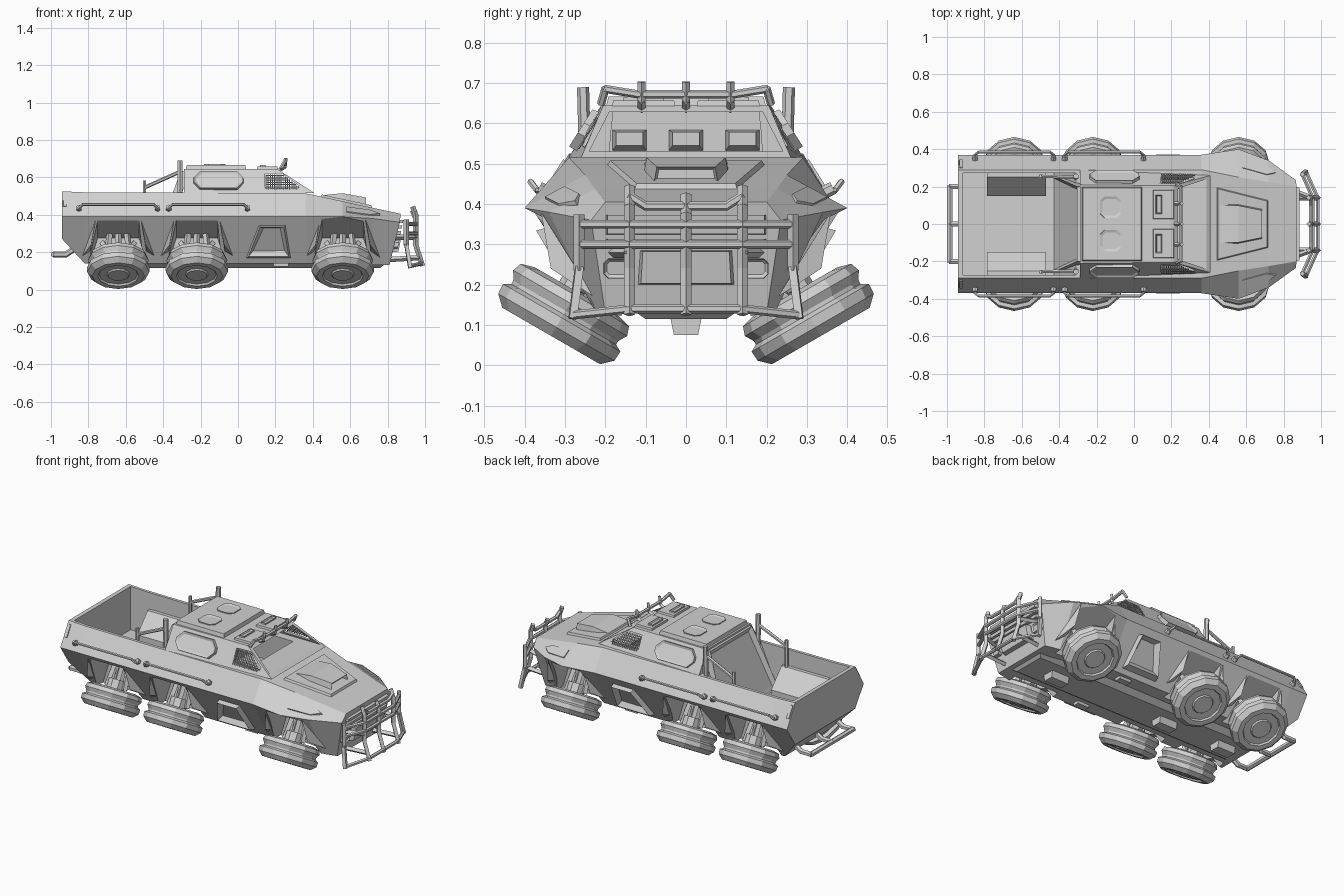
import bpy, bmesh, math
from mathutils import Vector

if "Cube" in bpy.data.objects:
    bpy.data.objects.remove(bpy.data.objects["Cube"], do_unlink=True)
grey = bpy.data.materials.new("light_grey")
grey.use_nodes = True
grey.diffuse_color = (0.64, 0.64, 0.64, 1)
grey.node_tree.nodes["Principled BSDF"].inputs["Base Color"].default_value = grey.diffuse_color

# ---- helpers ----
def finish(name, bm, mirror=False):
    bmesh.ops.recalc_face_normals(bm, faces=bm.faces[:])
    me = bpy.data.meshes.new(name)
    bm.to_mesh(me)
    bm.free()
    me.materials.append(grey)
    ob = bpy.data.objects.new(name, me)
    bpy.context.collection.objects.link(ob)
    if mirror:
        ob.modifiers.new("Mirror", 'MIRROR').use_axis = (False, True, False)
    return ob

def loft(name, rings, mirror=False, inset=None):
    """Skin closed rings; inset = (thickness, depth) recesses the last cap."""
    bm = bmesh.new()
    vs = [[bm.verts.new(p) for p in r] for r in rings]
    for a, b in zip(vs, vs[1:]):
        for i in range(len(a)):
            bm.faces.new((a[i - 1], a[i], b[i], b[i - 1]))
    bm.faces.new(vs[0])
    cap = bm.faces.new(vs[-1])
    if inset:
        bmesh.ops.recalc_face_normals(bm, faces=bm.faces[:])
        bmesh.ops.inset_region(bm, faces=[cap], thickness=inset[0], depth=inset[1])
    return finish(name, bm, mirror)

def plate(name, pts, place, t, shrink=1.0, mirror=False, inset=None):
    """Raised panel laid on a surface given by place(u, v, offset)."""
    cu = sum(p[0] for p in pts) / len(pts)
    cv = sum(p[1] for p in pts) / len(pts)
    top = [place(cu + (u - cu) * shrink, cv + (v - cv) * shrink, t) for u, v in pts]
    return loft(name, [[place(u, v, -0.01) for u, v in pts], top], mirror, inset)

def prism(name, pts, y0, y1, mirror=False):
    return loft(name, [[(x, y, z) for x, z in pts] for y in (y0, y1)], mirror)

def rect(a, b, c, d):
    return [(a, c), (b, c), (b, d), (a, d)]

def octagon(a, b, c, d, k):
    return [(a + k, c), (b - k, c), (b, c + k), (b, d - k), (b - k, d), (a + k, d), (a, d - k), (a, c + k)]

def frustum(name, base, z0, top, z1):
    """base/top = (rear x, front x, rear half width, front half width)."""
    return loft(name, [[(a, -c, z), (b, -d, z), (b, d, z), (a, c, z)]
                       for (a, b, c, d), z in ((base, z0), (top, z1))])

def bars(name, paths, r, mirror=False, sides=6):
    bm = bmesh.new()
    for path in paths:
        for a, b in zip(map(Vector, path), map(Vector, path[1:])):
            m = (b - a).to_track_quat('Z', 'Y').to_matrix().to_4x4()
            m.translation = (a + b) / 2
            bmesh.ops.create_cone(bm, cap_ends=True, segments=sides, radius1=r, radius2=r,
                                  depth=(b - a).length + r * 0.6, matrix=m)
    return finish(name, bm, mirror)

def cut(cutter, *targets):
    for ob in targets:
        m = ob.modifiers.new("Cut", 'BOOLEAN')
        m.operation, m.solver, m.object = 'DIFFERENCE', 'EXACT', cutter
        bpy.context.view_layer.objects.active = ob
        bpy.ops.object.modifier_apply(modifier=m.name)
    bpy.data.objects.remove(cutter, do_unlink=True)

# ---- surfaces that panels sit on ----
def upper_side(x, z, d): return (x, 0.37 - 0.63 * (z - 0.39) + d, z + d * 0.5)
def lower_side(x, z, d): return (x, 0.22 + 0.6 * (z - 0.14) + d, z)
def hood(x, y, d): return (x, y, 0.515 - 0.2157 * (x - 0.36) + d)
def roof(x, y, d): return (x, y, 0.645 + d)
def nose(y, z, d): return (0.82 + 0.2 * (z - 0.14) + d, y, z)
def fender(s, f, d):
    low = Vector((0.56 + 0.16 * s, 0.40 - 0.06 * s, 0.39 - 0.01 * s))
    high = Vector((0.56 + 0.16 * s, 0.25 - 0.025 * s, 0.472 - 0.035 * s))
    return low.lerp(high, f) + Vector((0, d * 0.5, d))

# ---- hull: bottom edge, belt and top edge at each station ----
stations = [
    ((-0.94, 0.29, 0.27), (-0.94, 0.37, 0.39), (-0.94, 0.29, 0.525)),
    ((-0.82, 0.22, 0.14), (-0.82, 0.37, 0.39), (-0.82, 0.29, 0.52)),
    ((0.36, 0.22, 0.14), (0.36, 0.37, 0.39), (0.36, 0.29, 0.515)),
    ((0.56, 0.22, 0.14), (0.56, 0.40, 0.39), (0.56, 0.25, 0.472)),
    ((0.72, 0.22, 0.13), (0.72, 0.34, 0.38), (0.72, 0.225, 0.437)),
    ((0.81, 0.20, 0.13), (0.865, 0.235, 0.36), (0.87, 0.2, 0.405))]
hull = loft("hull", [list(s) + [(x, -y, z) for x, y, z in reversed(s)] for s in stations])
cab = frustum("cab", (-0.29, 0.41, 0.291, 0.26), 0.515, (-0.29, 0.21, 0.21, 0.205), 0.645)

# wheel arches with ceilings that slope down inward, and flared corners beside them
axles = (-0.64, -0.22, 0.56)
for x in axles:
    arch = [[(x - 0.17, y, 0.08), (x - 0.11, y, z), (x + 0.11, y, z), (x + 0.17, y, 0.08)]
            for y, z in ((0.17, 0.275), (0.6, 0.49))]
    cut(loft("arch_cutter", arch, True), hull)
    for s in (-1, 1):
        tip = Vector(lower_side(x + s * 0.12, 0.38, -0.005))
        foot = [Vector(lower_side(x + s * 0.15, 0.2, -0.01)), Vector((x + s * 0.145, 0.335, 0.24)),
                Vector(lower_side(x + s * 0.2, 0.17, -0.01))]
        loft("arch_flare", [foot, [tip.lerp(p, 0.02) for p in foot]], True)

# load bed with sloping wheel wells
bed = prism("bed_cutter", [(-0.915, 0.26), (-0.427, 0.26), (-0.292, 0.56), (-0.292, 0.8), (-0.915, 0.8)],
            -0.272, 0.272)
well = [(0.15, 0.2), (0.15, 0.31), (0.25, 0.42), (0.4, 0.42), (0.4, 0.2)]
cut(loft("well_cutter", [[(x, y, z) for y, z in well] for x in (-0.785, -0.47)], True), bed)
cut(bed, hull)

# cabin, windscreen opening and side windows
cut(frustum("cabin_cutter", (-0.08, 0.36, 0.21, 0.2), 0.36, (-0.08, 0.17, 0.18, 0.18), 0.63), cab, hull)
cut(frustum("screen_cutter", (0.05, 0.6, 0.24, 0.24), 0.53, (0.05, 0.5, 0.19, 0.19), 0.628), cab)
cut(prism("window_cutter", [(0.145, 0.62), (0.24, 0.62), (0.325, 0.555), (0.32, 0.54), (0.145, 0.545)],
          0.14, 0.5, mirror=True), cab)

# fine window mesh
wires = []
for i in range(15):
    x = 0.15 + i * 0.0115
    wires.append([upper_side(x, 0.542, -0.008), upper_side(x, min(0.618, 0.618 - (x - 0.24) * 0.76), -0.008)])
for i in range(6):
    z = 0.553 + i * 0.012
    wires.append([upper_side(0.147, z, -0.008), upper_side(0.325 - i * 0.0155, z, -0.008)])
bars("window_mesh", wires, 0.0025, True, 4)

# cabin fittings
for y in (-0.14, 0, 0.14):
    loft("headrest", [[(-0.09, y + a, z) for a, z in rect(-0.045, 0.045, 0.53, 0.585)],
                      [(-0.04, y + a, z) for a, z in rect(-0.033, 0.033, 0.545, 0.578)]])
bpy.ops.mesh.primitive_torus_add(location=(0.305, 0.12, 0.47), rotation=(0, -1.1, 0), major_segments=12,
                                 minor_segments=5, major_radius=0.06, minor_radius=0.007)
bpy.context.object.name = "steering_wheel"
bpy.context.object.data.materials.append(grey)
bars("steering_column", [[(0.305, 0.12, 0.47), (0.36, 0.12, 0.44)]], 0.007)

# sloping cab back with recessed panel
loft("cab_back", [[(-0.44 + d, -0.265, 0.25), (-0.44 + d, 0.265, 0.25), (-0.295 + d, 0.2, 0.635),
                   (-0.295 + d, -0.2, 0.635)] for d in (0.04, -0.01)], inset=(0.03, -0.02))

# roof panels and hatches
plate("roof_panel", rect(-0.28, 0.045, -0.2, 0.2), roof, 0.022, 0.96)
plate("roof_hatch", octagon(-0.185, -0.065, 0.03, 0.15, 0.025), roof, 0.027, 0.95, True, (0.02, -0.007))
plate("roof_vent", rect(0.1, 0.215, 0.025, 0.185), roof, 0.012, 0.94, True)
plate("roof_vent_slot", rect(0.115, 0.15, 0.05, 0.16), roof, 0.02, 0.9, True, (0.007, -0.008))

# side panels, rails and steps
plate("side_hatch", octagon(-0.24, 0.03, 0.535, 0.63, 0.035), upper_side, 0.012, 0.97, True, (0.014, -0.008))
plate("tail_lamp", rect(-0.935, -0.915, 0.44, 0.51), upper_side, 0.008, 0.9, True)
rails = [[upper_side(a, 0.43, -0.01), (a, 0.37, 0.435), (a + 0.02, 0.385, 0.455),
          (b - 0.02, 0.385, 0.455), (b, 0.37, 0.435), upper_side(b, 0.43, -0.01)]
         for a, b in ((-0.85, -0.43), (-0.37, 0.05))]
bars("side_rails", rails, 0.008, True)
bars("rail_feet", [[upper_side(x, 0.43, -0.01), upper_side(x, 0.43, 0.015)]
                   for x in (-0.85, -0.43, -0.37, 0.05)], 0.016, True)
plate("side_step", [(0.04, 0.165), (0.285, 0.165), (0.255, 0.345), (0.11, 0.345)], lower_side, 0.035, 0.88,
      True, (0.035, -0.035))

# hood panel, raised intake and fender lamps
plate("hood_panel", [(0.44, -0.2), (0.72, -0.13), (0.72, 0.13), (0.44, 0.2)], hood, 0.012, 0.94)
loft("hood_intake", [[(x, y, z) for y, z in ((-w, 0.42), (w, 0.42), (w * 0.85, top), (-w * 0.85, top))]
                     for x, w, top in ((0.46, 0.12, 0.505), (0.56, 0.115, 0.515), (0.685, 0.085, 0.492))],
     inset=(0.008, -0.03))
plate("fender_lamp", [(0.1, 0.3), (0.95, 0.25), (1.25, 0.5), (0.95, 0.7), (0.1, 0.65)], fender, 0.005, 0.95, True)

# nose details
for z in (0.305, 0.335, 0.365):
    plate("grille_slat", rect(-0.2, 0.2, z - 0.01, z + 0.008), nose, 0.018, 0.97)
plate("nose_plate", [(-0.12, 0.2), (0.12, 0.2), (0.115, 0.285), (-0.115, 0.285)], nose, 0.025, 0.93)
plate("headlamp", octagon(0.14, 0.205, 0.215, 0.265, 0.012), nose, 0.018, 0.95, True, (0.008, -0.008))

# front guard
bars("guard_uprights", [[(0.935, y, top), (0.95, y, top - 0.04), (0.95, y, 0.24), (0.985, y, 0.13)]
                        for y, top in ((-0.14, 0.44), (0, 0.42), (0.14, 0.44))], 0.014, sides=4)
bars("guard_outer_posts", [[(0.90, 0.265, 0.37), (0.90, 0.265, 0.24), (0.92, 0.28, 0.12)],
                           [(0.84, 0.18, 0.28), (0.95, 0.14, 0.28)],
                           [(0.80, 0.14, 0.16), (0.965, 0.14, 0.17)]], 0.014, True, 4)
cross = [[(0.90, -0.265, z), (0.955, -0.14, z), (0.955, 0.14, z), (0.90, 0.265, z)] for z in (0.30, 0.35)]
cross.append([(0.92, -0.28, 0.125), (0.982, -0.14, 0.14), (0.982, 0.14, 0.14), (0.92, 0.28, 0.125)])
cross.append([(0.945, -0.14, 0.42), (0.945, -0.1, 0.395), (0.945, 0.1, 0.395), (0.945, 0.14, 0.42)])
bars("guard_crossbars", cross, 0.011)

# rear bumper, roof rack and roll bars
bars("rear_bumper", [[(-0.985, -0.2, 0.188), (-0.985, 0.2, 0.188)]] +
     [[(-0.985, y, 0.188), (-0.92, y, 0.188), (-0.87, y, 0.22)] for y in (-0.2, 0, 0.2)], 0.016)
bars("roof_rack", [[(0.25, 0, 0.672), (0.25, 0.12, 0.672), (0.25, 0.2, 0.685), (0.23, 0.21, 0.65)]], 0.01, True)
bars("rack_posts", [[(0.215, y, 0.635), (0.25, y, 0.655), (0.255, y, 0.7)] for y in (-0.11, 0, 0.11)], 0.01, sides=4)
bars("roll_posts", [[(-0.31, 0.25, 0.50), (-0.31, 0.255, 0.685)]], 0.015, True)
bars("roll_braces", [[(-0.50, 0.255, 0.40), (-0.50, 0.255, 0.58)],
                     [(-0.50, 0.255, 0.545), (-0.31, 0.25, 0.63)]], 0.01, True)

# wheels on steeply tilted axles, with suspension
profile = [(0.05, -0.075), (0.12, -0.075), (0.155, -0.065), (0.163, -0.042), (0.15, -0.02), (0.15, -0.01),
           (0.168, 0.0), (0.166, 0.027), (0.14, 0.052), (0.11, 0.052), (0.104, 0.042), (0.062, 0.042),
           (0.056, 0.05), (0.01, 0.05)]
axis, across = Vector((0, 0.5, -0.866)), Vector((0, 0.866, 0.5))
for x in axles:
    c = Vector((x, 0.308, 0.118))
    angles = [i * math.pi / 6 for i in range(12)]
    loft("wheel", [[c + axis * h + r * (Vector((math.cos(a), 0, 0)) + across * math.sin(a)) for a in angles]
                   for r, h in profile], True)
    bars("wheel_hub", [[c, c - axis * 0.11]], 0.05, True, 8)
    arms = [[(x, 0.2, 0.31), (x, 0.265, 0.19)]]
    for s in (-1, 1):
        arms.append([(x + s * 0.085, 0.16, 0.25), (x + s * 0.045, 0.26, 0.19)])
        arms.append([(x + s * 0.045, 0.20, 0.31), (x + s * 0.06, 0.265, 0.19)])
    bars("suspension_arms", arms, 0.017, True, 4)
    loft("axle_housing", [[(x + d, y, z) for y, z in ((-0.045, 0.15), (0.045, 0.15), (0.03, 0.075), (-0.03, 0.075))]
                          for d in (-0.06, 0.06)])

# underside keel and skids
frustum("keel", (-0.74, 0.76, 0.1, 0.1), 0.115, (-0.80, 0.80, 0.15, 0.15), 0.15)
prism("skid", rect(0.19, 0.27, 0.122, 0.15), 0.16, 0.2, True)
